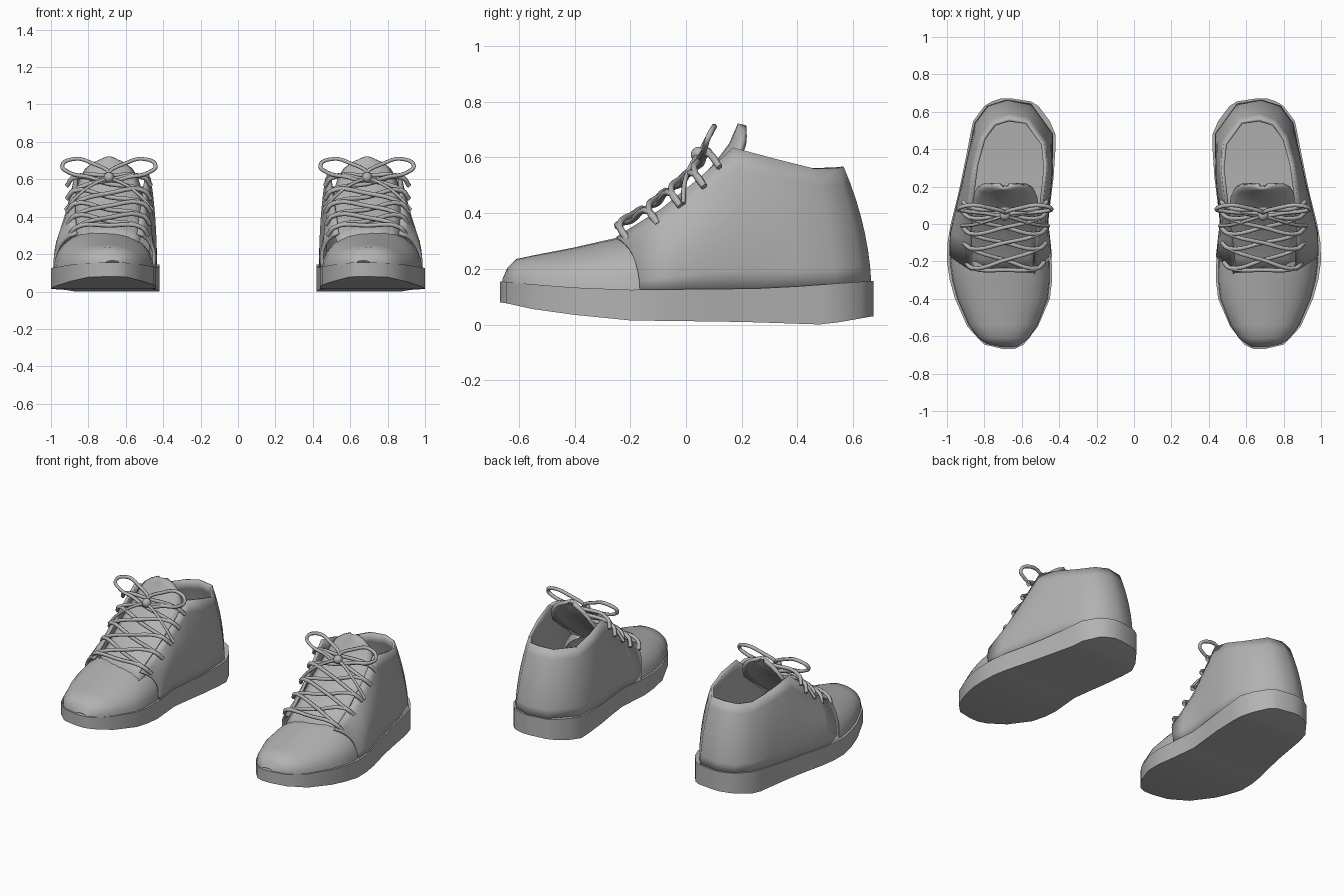
import bpy, math
from mathutils import Vector

if "Cube" in bpy.data.objects:
    bpy.data.objects.remove(bpy.data.objects["Cube"])

grey = bpy.data.materials.new("grey")
grey.diffuse_color = (0.45, 0.45, 0.45, 1)
grey.use_nodes = True
grey.node_tree.nodes["Principled BSDF"].inputs["Base Color"].default_value = grey.diffuse_color
CX = 0.69  # centre line of one shoe, the other is mirrored


def finish(ob, thickness=0):
    """Material, optional wall thickness and the mirrored second shoe."""
    bpy.context.collection.objects.link(ob)
    ob.data.materials.append(grey)
    if thickness:
        ob.modifiers.new("Wall", 'SOLIDIFY').thickness = thickness
    ob.modifiers.new("Pair", 'MIRROR').use_mirror_merge = False
    if ob.type == 'MESH':
        bpy.ops.object.select_all(action='DESELECT')
        ob.select_set(True)
        bpy.context.view_layer.objects.active = ob
        bpy.ops.object.shade_smooth_by_angle(angle=math.radians(45))
    return ob


def loft(name, rows, thickness=0, closed=False):
    """Skin a list of equally long point rows; closed rows get end caps."""
    n = len(rows[0])
    verts = [p for r in rows for p in r]
    faces = []
    for i in range(len(rows) - 1):
        for j in range(n if closed else n - 1):
            k = (j + 1) % n
            faces.append((i * n + j, i * n + k, (i + 1) * n + k, (i + 1) * n + j))
    if closed:
        faces.append(tuple(reversed(range(n))))
        faces.append(tuple(range(len(verts) - n, len(verts))))
    me = bpy.data.meshes.new(name)
    me.from_pydata(verts, [], faces)
    me.update()
    return finish(bpy.data.objects.new(name, me), thickness)


def lerp(table, t):
    """Piecewise linear lookup."""
    if t <= table[0][0]:
        return table[0][1]
    for (a, va), (b, vb) in zip(table, table[1:]):
        if t <= b:
            return va + (vb - va) * (t - a) / (b - a)
    return table[-1][1]


SOLE_TOP = [(-.66, .155), (-.45, .135), (-.2, .125), (.3, .13), (.67, .157)]
SOLE_LOW = [(-.66, .08), (-.5, .045), (-.2, .015), (.2, .01), (.5, 0), (.67, .03)]

# Sole: y, inner x, outer x
outline = [(-.668, .64, .70), (-.645, .59, .80), (-.55, .515, .89), (-.4, .45, .957),
           (-.3, .438, .985), (-.2, .44, 1.0), (-.1, .45, .997), (0, .46, .98),
           (.13, .445, .947), (.25, .43, .92), (.4, .42, .89), (.48, .42, .875),
           (.55, .45, .86), (.63, .51, .80), (.655, .55, .76), (.672, .66, .71)]
loft("sole", [[(xi, y, lerp(SOLE_LOW, y)), (xi, y, lerp(SOLE_TOP, y)),
               (xo, y, lerp(SOLE_TOP, y)), (xo, y, lerp(SOLE_LOW, y))]
              for y, xi, xo in outline], closed=True)

# Toe cap: arches with y, inner x, outer x, crest height
arches = [(-.658, .63, .71, .165), (-.64, .60, .79, .205), (-.61, .56, .835, .235),
          (-.54, .515, .885, .25), (-.4, .46, .945, .277), (-.3, .45, .972, .30),
          (-.2, .452, .985, .322), (-.13, .465, .98, .33)]
rows = []
for y, xi, xo, zt in arches:
    base = lerp(SOLE_TOP, y) - .008
    row = []
    for k in range(15):
        a = math.pi * k / 14
        c, s = -math.cos(a), math.sin(a)
        row.append(((xi + xo) / 2 + (xo - xi) / 2 * math.copysign(abs(c) ** .9, c),
                    y, base + (zt - base) * s ** .9))
    rows.append(row)
loft("toe_cap", rows)

# Quarter: wall from outer throat round the heel to inner throat
# foot x, foot y, rim x, rim y, rim z, bulge
wall = [(.985, -.165, .87, -.25, .315, .05), (.982, -.05, .88, -.09, .415, .045),
        (.952, .08, .88, .04, .52, .035), (.92, .22, .87, .17, .635, .02),
        (.882, .40, .85, .32, .595, .015), (.852, .54, .81, .46, .56, .015),
        (.785, .632, .75, .54, .56, .015), (.68, .665, .67, .565, .568, .02),
        (.55, .643, .57, .55, .565, .015), (.432, .48, .48, .43, .56, .015),
        (.435, .25, .465, .30, .60, .01), (.455, .09, .48, .17, .635, .015),
        (.465, -.02, .495, .04, .52, .025), (.455, -.10, .515, -.09, .415, .04),
        (.445, -.165, .53, -.25, .315, .05)]
columns = []
for fx, fy, rx, ry, rz, bulge in wall:
    foot = Vector((fx, fy, lerp(SOLE_TOP, fy) - .008))
    rim = Vector((rx, ry, rz))
    out = Vector((fx - CX, max(0, fy - .3), 0)).normalized()
    if ry < .1:
        out = Vector((out.x, .5, .7)).normalized()
    ctrl = (foot + rim) / 2 + out * bulge * 2
    columns.append([foot * (1 - t) ** 2 + ctrl * 2 * t * (1 - t) + rim * t * t
                    for t in [k / 7 for k in range(8)]])
loft("quarter", columns and [list(r) for r in zip(*columns)], thickness=.018)

# Tongue: y, crest z, half width
tongue = [(-.27, .30, .16), (-.18, .35, .175), (-.09, .405, .18), (.04, .51, .18),
          (.11, .59, .175), (.155, .65, .155), (.172, .69, .125), (.182, .712, .08),
          (.186, .722, .03)]
loft("tongue", [[(CX + w * u, y + .03 * u * u * (z > .55), z - .045 * u * u * w / .18)
                 for u in [k / 4 - 1 for k in range(9)]]
                for y, z, w in tongue], thickness=.022)


def lace(name, points, radius=.012, closed=False):
    """Smooth round cord through the points."""
    cu = bpy.data.curves.new(name, 'CURVE')
    cu.dimensions = '3D'
    cu.bevel_depth, cu.bevel_resolution, cu.resolution_u = radius, 1, 5
    cu.use_fill_caps = True
    sp = cu.splines.new('BEZIER')
    sp.bezier_points.add(len(points) - 1)
    for bp, p in zip(sp.bezier_points, points):
        bp.co = p
        bp.handle_left_type = bp.handle_right_type = 'AUTO'
    sp.use_cyclic_u = closed
    return finish(bpy.data.objects.new(name, cu))


# Eyelet rows along the throat: y, z, half spacing
eyelets = [(-.235, .335, .175), (-.13, .395, .185), (-.05, .46, .188),
           (.035, .53, .19), (.09, .60, .19)]


def strand(name, a, b, side, lift):
    """Cord from an eyelet on one side to an eyelet on the other."""
    (ya, za, wa), (yb, zb, wb) = a, b
    lace(name, [(CX + side * (wa + .035), ya + .03, za - .035),
                (CX + side * wa, ya, za + .008),
                (CX, (ya + yb) / 2 - .01, (za + zb) / 2 + lift),
                (CX - side * wb, yb, zb + .008),
                (CX - side * (wb + .035), yb + .03, zb - .035)])


strand("lace_bottom", eyelets[0], eyelets[0], 1, .018)
strand("lace_top", eyelets[4], eyelets[4], 1, .02)
for i in range(4):
    for side in (1, -1):
        strand("lace_cross", eyelets[i], eyelets[i + 1], side, .02 + .01 * side)

# Bow: knot, two loops and two loose ends
bpy.ops.mesh.primitive_uv_sphere_add(segments=12, ring_count=8, radius=.028,
                                     location=(0, 0, 0))
tmp = bpy.context.object
knot_mesh = tmp.data
bpy.data.objects.remove(tmp)
for v in knot_mesh.vertices:
    v.co += Vector((CX, .045, .61))
finish(bpy.data.objects.new("knot", knot_mesh))
for s in (1, -1):
    lace("bow_loop", [(CX, .05, .61), (CX + s * .12, .06, .615), (CX + s * .22, .07, .64),
                      (CX + s * .25, .08, .672), (CX + s * .19, .10, .708),
                      (CX + s * .10, .09, .69)], .011, True)
    lace("loose_end", [(CX, .045, .61), (CX + s * .08, .02, .575),
                       (CX + s * .17, -.005, .51), (CX + s * .235, -.01, .435)], .009)
